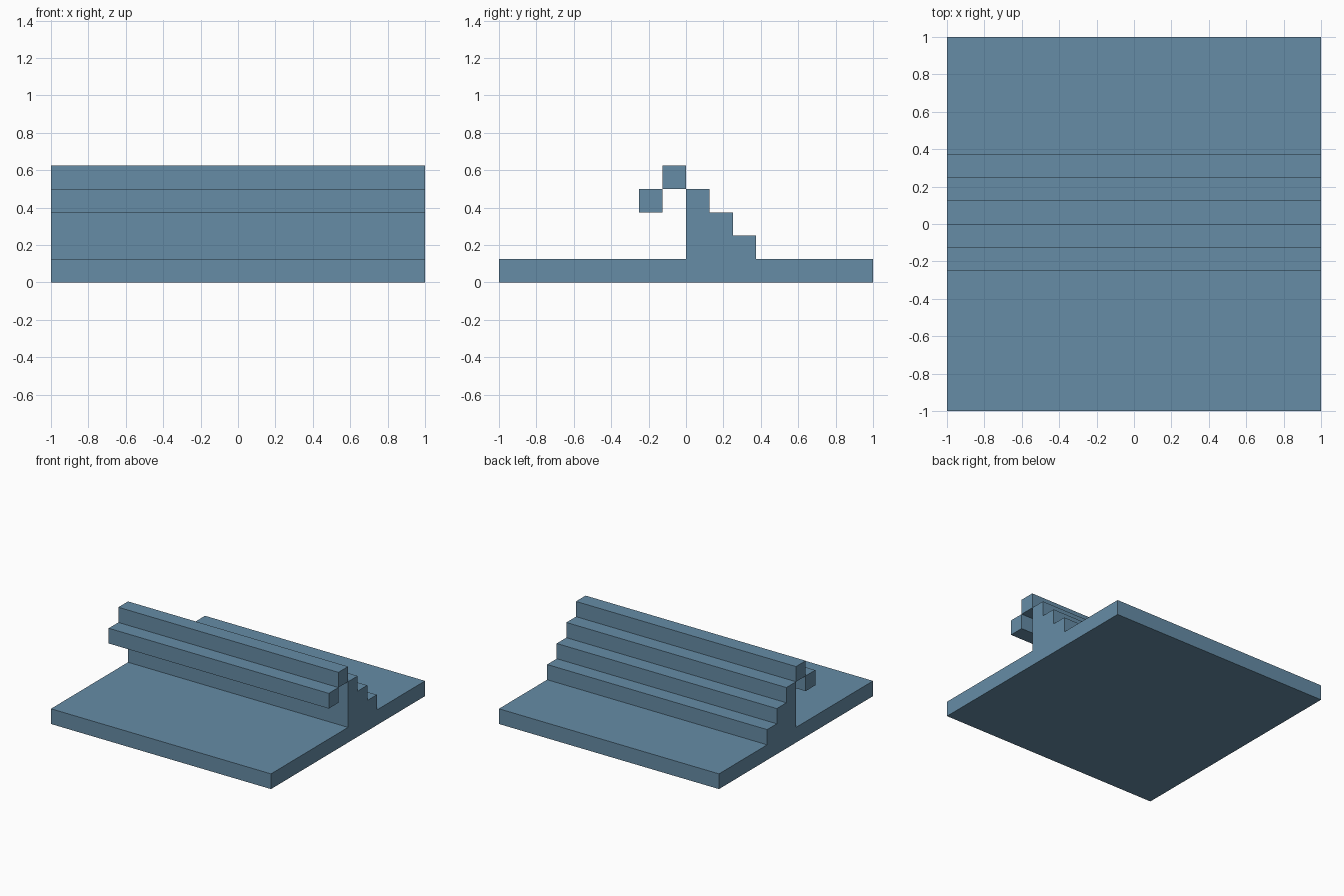
import bpy
import bmesh

if "Cube" in bpy.data.objects:
    bpy.data.objects.remove(bpy.data.objects["Cube"])

U = 0.125  # one step: every size is a multiple of it

mat = bpy.data.materials.new("slate blue")
mat.diffuse_color = (0.133, 0.263, 0.38, 1.0)
mat.use_nodes = True
mat.node_tree.nodes["Principled BSDF"].inputs["Base Color"].default_value = mat.diffuse_color


def extrude_profile(name, points):
    """Extrude a (y, z) outline, given in steps, across the full width in x."""
    bm = bmesh.new()
    face = bm.faces.new([bm.verts.new((-1, y * U, z * U)) for y, z in points])
    ext = bmesh.ops.extrude_face_region(bm, geom=[face], use_keep_orig=True)
    moved = [v for v in ext["geom"] if isinstance(v, bmesh.types.BMVert)]
    bmesh.ops.translate(bm, verts=moved, vec=(2, 0, 0))
    bmesh.ops.recalc_face_normals(bm, faces=bm.faces)
    mesh = bpy.data.meshes.new(name)
    bm.to_mesh(mesh)
    bm.free()
    mesh.materials.append(mat)
    obj = bpy.data.objects.new(name, mesh)
    bpy.context.collection.objects.link(obj)
    return obj


def bar(name, y, z):
    """Square bar one step thick."""
    return extrude_profile(name, [(y, z), (y + 1, z), (y + 1, z + 1), (y, z + 1)])


# Slab with a staircase rising from the back to a sheer front wall
extrude_profile("base_with_steps", [
    (-8, 0), (8, 0), (8, 1), (3, 1), (3, 2), (2, 2), (2, 3),
    (1, 3), (1, 4), (0, 4), (0, 1), (-8, 1)])

# Overhanging crest: top bar and the lip in front of it
bar("crest_bar", -1, 4)
bar("crest_lip", -2, 3)
